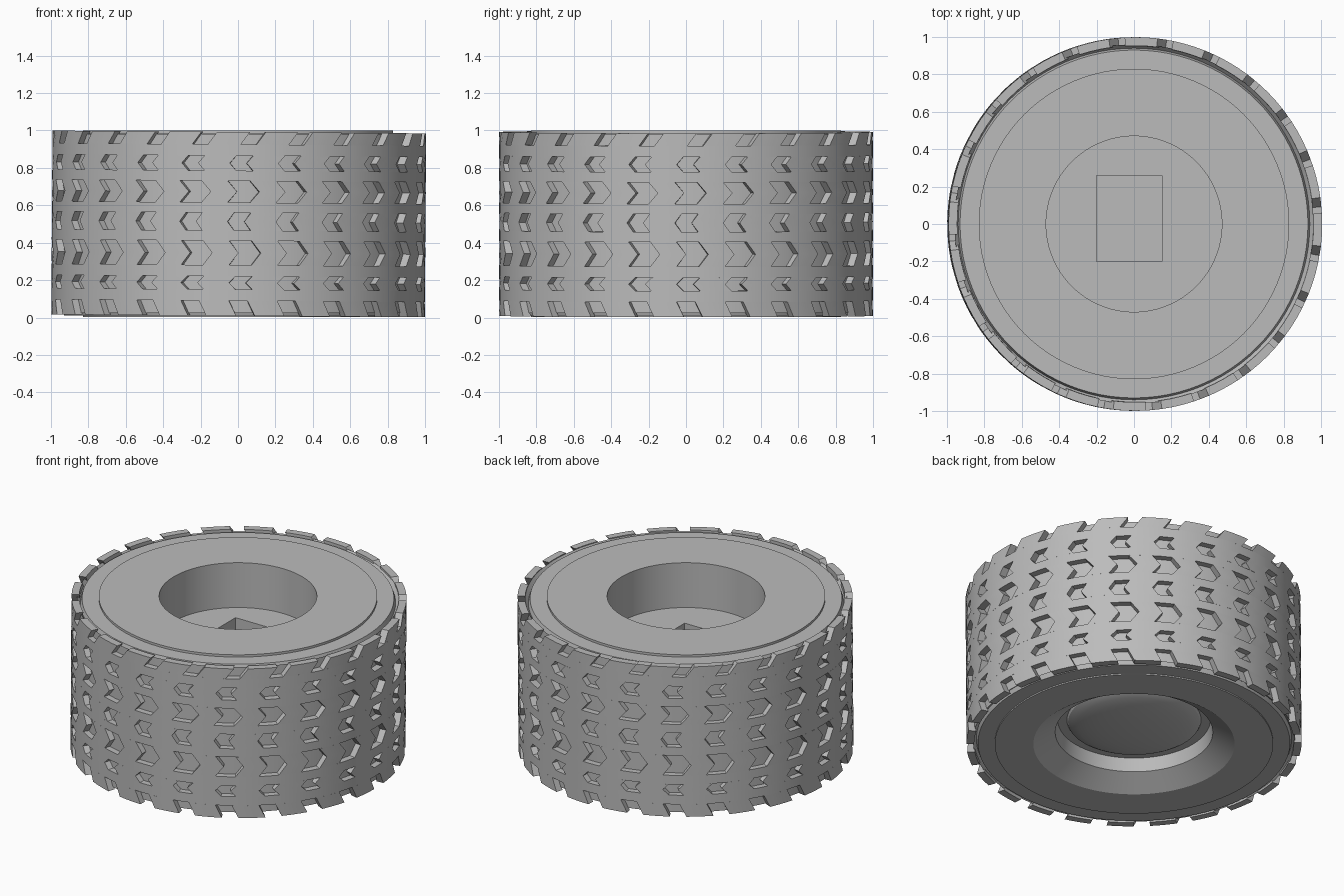
import bpy, bmesh, math
from math import sin, cos, pi

old = bpy.data.objects.get("Cube")
if old:
    bpy.data.objects.remove(old, do_unlink=True)

grey = bpy.data.materials.new("plain_grey")
grey.use_nodes = True
colour = (0.5, 0.5, 0.5, 1)
grey.diffuse_color = colour
grey.node_tree.nodes["Principled BSDF"].inputs["Base Color"].default_value = colour


def finish(bm, name):
    """Turn a bmesh into a smooth object with sharp creases."""
    bmesh.ops.recalc_face_normals(bm, faces=bm.faces)
    mesh = bpy.data.meshes.new(name)
    bm.to_mesh(mesh)
    bm.free()
    mesh.materials.append(grey)
    mesh.shade_smooth()
    mesh.set_sharp_from_angle(angle=math.radians(25))
    ob = bpy.data.objects.new(name, mesh)
    bpy.context.collection.objects.link(ob)
    return ob


def lathe(profile, segs, name):
    """Revolve (radius, height) points around z."""
    bm = bmesh.new()
    verts = [bm.verts.new((r, 0, z)) for r, z in profile]
    edges = [bm.edges.new(pair) for pair in zip(verts, verts[1:])]
    bmesh.ops.spin(bm, geom=verts + edges, cent=(0, 0, 0), axis=(0, 0, 1),
                   angle=2 * pi, steps=segs, use_merge=True)
    bmesh.ops.remove_doubles(bm, verts=bm.verts, dist=1e-5)
    return finish(bm, name)


# Wheel body: top cup, raised side discs, tyre core, bottom recess and hub dome
DOME_R, DOME_BASE, DOME_H = 0.4, 0.17, 0.07
dome = [(DOME_R * cos(a), DOME_BASE - DOME_H * sin(a))
        for a in [i * pi / 16 for i in range(8)]] + [(0, DOME_BASE - DOME_H)]
body = lathe([(0, 0.705), (0.47, 0.705), (0.47, 1), (0.83, 1), (0.83, 0.985),
              (0.93, 0.985), (0.94, 0.955), (0.96, 0.98), (0.96, 0.025),
              (0.94, 0.04), (0.93, 0.012), (0.83, 0.012), (0.83, 0.004),
              (0.6, 0.004), (0.47, 0.085), (0.455, 0.17)] + dome, 96, "wheel_body")

# Rectangular socket cut in the cup floor
bpy.ops.mesh.primitive_cube_add(size=1, location=(-0.025, 0.03, 0.6))
cutter = bpy.context.object
cutter.name = "socket_cutter"
cutter.scale = (0.35, 0.46, 0.3)
cutter.data.materials.append(grey)
cutter.hide_render = True
cutter.hide_set(True)
cut = body.modifiers.new("socket", "BOOLEAN")
cut.operation = "DIFFERENCE"
cut.object = cutter

# Tread: solid ribs, with rows of lugs that leave arrow-shaped pockets
OUTER, INNER, COUNT = 0.999, 0.953, 24
STEP = 2 * pi / COUNT


def patch(bm, levels, start, end, cols):
    """Curved plate; levels are (height, angular shift) pairs."""
    closed = end - start > 6
    n = cols if closed else cols + 1
    grid = []
    for z, shift in levels:
        angles = [start + shift + (end - start) * i / cols for i in range(n)]
        grid.append([bm.verts.new((OUTER * sin(a), -OUTER * cos(a), z)) for a in angles])
    for low, high in zip(grid, grid[1:]):
        for i in range(cols):
            j = (i + 1) % n
            bm.faces.new((low[i], low[j], high[j], high[i]))


def arrow(z0, z1, shift):
    return [(z0, 0), ((z0 + z1) / 2, shift), (z1, 0)]


# (levels, pocket centre angle, pocket width)
rows = [
    ([(0.009, 0.04), (0.09, 0)], 0.0, 0.1),
    (arrow(0.15, 0.22, -0.035), 0.03, 0.09),
    (arrow(0.28, 0.41, 0.05), 0.01, 0.12),
    (arrow(0.465, 0.56, -0.035), 0.02, 0.09),
    (arrow(0.615, 0.73, 0.05), 0.0, 0.12),
    (arrow(0.785, 0.865, -0.035), 0.03, 0.09),
    ([(0.925, 0), (0.992, 0.05)], 0.05, 0.085),
]

bm = bmesh.new()
for levels, centre, width in rows:
    for k in range(COUNT):
        a = centre + k * STEP
        patch(bm, levels, a + width / 2, a + STEP - width / 2, 3)
for (lower, _, _), (upper, _, _) in zip(rows, rows[1:]):
    patch(bm, [(lower[-1][0], 0), (upper[0][0], 0)], 0, 2 * pi, 96)

# Thicken every plate inwards to the tyre core
new = bmesh.ops.extrude_face_region(bm, geom=bm.faces[:], use_keep_orig=True)["geom"]
for v in new:
    if isinstance(v, bmesh.types.BMVert):
        v.co.x *= INNER / OUTER
        v.co.y *= INNER / OUTER
tread = finish(bm, "tyre_tread")
tread.rotation_euler.y = 0.0075
